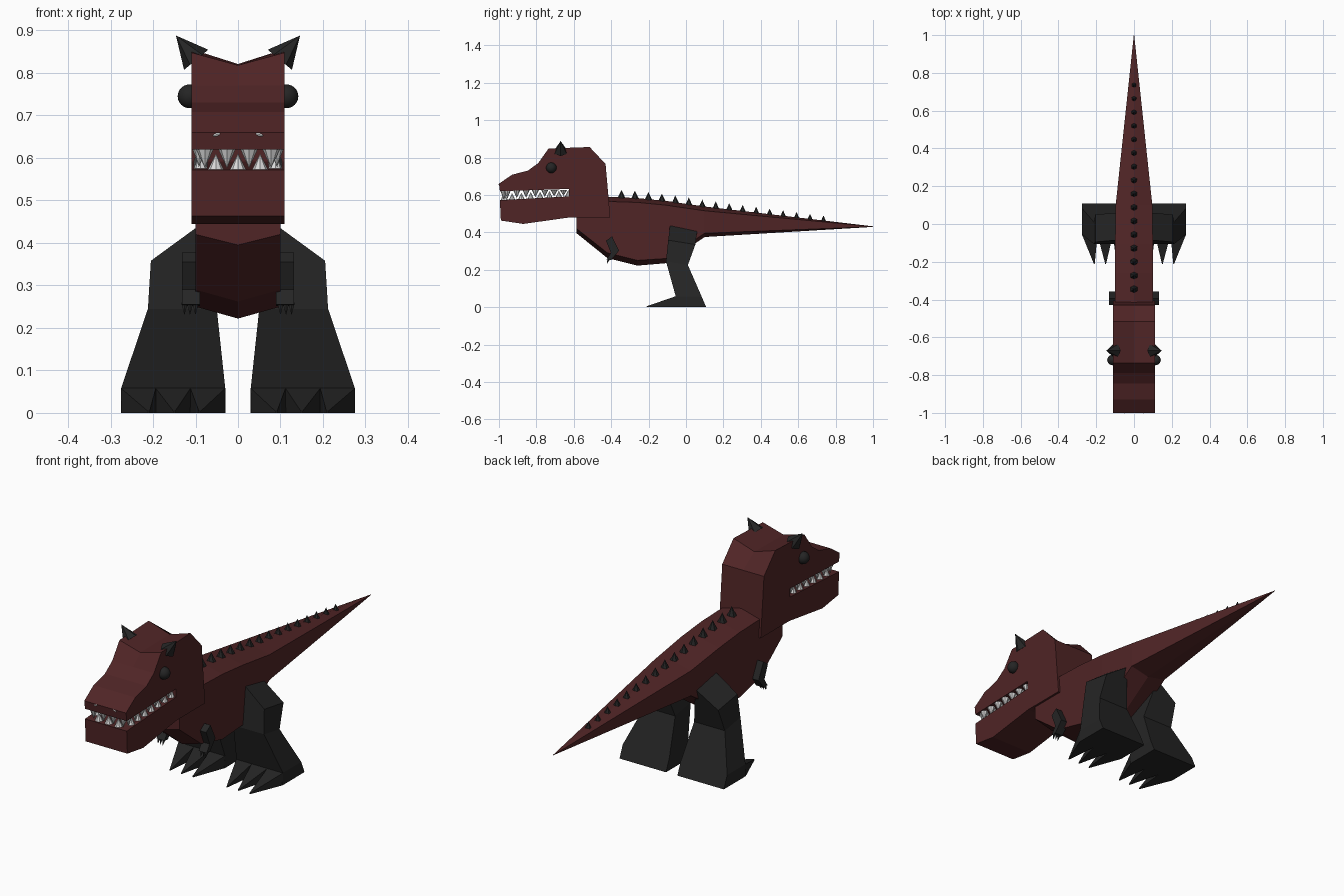
import bpy, bmesh
from mathutils import Vector, Matrix

cube = bpy.data.objects.get("Cube")
if cube:
    bpy.data.objects.remove(cube)


def material(name, colour):
    m = bpy.data.materials.new(name)
    m.use_nodes = True
    m.diffuse_color = (*colour, 1)
    bsdf = m.node_tree.nodes["Principled BSDF"]
    bsdf.inputs["Base Color"].default_value = (*colour, 1)
    bsdf.inputs["Roughness"].default_value = 0.8
    return m


RED = material("dark red skin", (0.08, 0.018, 0.019))
BLACK = material("charcoal", (0.018, 0.018, 0.018))
IVORY = material("ivory", (0.7, 0.7, 0.7))


def finish(name, bm, mat):
    bmesh.ops.recalc_face_normals(bm, faces=bm.faces)
    mesh = bpy.data.meshes.new(name)
    bm.to_mesh(mesh)
    bm.free()
    mesh.materials.append(mat)
    obj = bpy.data.objects.new(name, mesh)
    bpy.context.collection.objects.link(obj)
    return obj


def loft(bm, sections):
    """Join equal rings of points with quads and cap both ends."""
    rings = [[bm.verts.new(p) for p in s] for s in sections]
    n = len(rings[0])
    for a, b in zip(rings, rings[1:]):
        for i in range(n):
            j = (i + 1) % n
            bm.faces.new((a[i], a[j], b[j], b[i]))
    bm.faces.new(rings[0])
    bm.faces.new(rings[-1])


def spike(bm, base, tip, radius, sides=6):
    base, tip = Vector(base), Vector(tip)
    axis = tip - base
    turn = axis.to_track_quat('Z', 'Y').to_matrix().to_4x4()
    bmesh.ops.create_cone(bm, cap_ends=True, segments=sides, radius1=radius, radius2=0,
                          depth=axis.length,
                          matrix=Matrix.Translation((base + tip) / 2) @ turn)


# Body and tail: y, half width, ridge height, shoulder height, belly edge, keel
stations = [
    (-0.585, 0.1, 0.59, 0.565, 0.42, 0.395),
    (-0.42, 0.1, 0.59, 0.565, 0.29, 0.262),
    (-0.26, 0.1, 0.583, 0.56, 0.25, 0.222),
    (-0.107, 0.1, 0.568, 0.545, 0.26, 0.235),
    (0.1, 0.097, 0.538, 0.515, 0.395, 0.375),
    (1.0, 0.001, 0.432, 0.431, 0.43, 0.429),
]
bm = bmesh.new()
loft(bm, [[(0, y, r), (w, y, s), (w, y, b), (0, y, k), (-w, y, b), (-w, y, s)]
          for y, w, r, s, b, k in stations])
finish("body_and_tail", bm, RED)


def ridge(y):
    for a, b in zip(stations, stations[1:]):
        if a[0] <= y <= b[0]:
            return a[2] + (b[2] - a[2]) * (y - a[0]) / (b[0] - a[0])


# Row of spikes down the back
bm = bmesh.new()
for i in range(16):
    y = -0.345 + 0.072 * i
    size = 1 - 0.022 * i
    z = ridge(y)
    spike(bm, (0, y, z - 0.008), (0, y, z + 0.04 * size), 0.023 * size)
finish("back_spikes", bm, BLACK)

# Head with open mouth: side profile as y, z, and lift along the centre line
profile = [
    (-0.995, 0.62, 0), (-1.0, 0.66, 0), (-0.93, 0.708, 0), (-0.845, 0.73, 0),
    (-0.79, 0.77, 0), (-0.735, 0.848, -0.03), (-0.515, 0.856, -0.035),
    (-0.43, 0.765, 0), (-0.405, 0.48, 0), (-0.62, 0.48, 0), (-0.87, 0.445, 0),
    (-0.99, 0.463, 0), (-0.995, 0.572, 0), (-0.625, 0.592, 0), (-0.625, 0.632, 0),
]
bm = bmesh.new()
loft(bm, [[(x, y, z + (d if x == 0 else 0)) for y, z, d in profile]
          for x in (-0.11, 0, 0.11)])
finish("head", bm, RED)

# Teeth along the front and both sides of each jaw
bm = bmesh.new()
for x in (-0.078, -0.026, 0.026, 0.078):
    spike(bm, (x, -0.972, 0.624), (x, -0.975, 0.576), 0.022, 8)
for x in (-0.052, 0, 0.052):
    spike(bm, (x, -0.972, 0.57), (x, -0.975, 0.61), 0.02, 8)
for side in (-1, 1):
    for i in range(7):
        y = -0.955 + 0.05 * i
        low = 0.574 + 0.0027 * i
        spike(bm, (side * 0.09, y, 0.626), (side * 0.092, y, low + 0.005), 0.019, 8)
        spike(bm, (side * 0.088, y + 0.025, low), (side * 0.09, y + 0.025, low + 0.036), 0.017, 8)
finish("teeth", bm, IVORY)

for side, label in ((1, "left"), (-1, "right")):
    # Eye
    bm = bmesh.new()
    bmesh.ops.create_uvsphere(bm, u_segments=20, v_segments=12, radius=0.028,
                              matrix=Matrix.Translation((side * 0.114, -0.72, 0.745)))
    for f in bm.faces:
        f.smooth = True
    finish(label + "_eye", bm, BLACK)

    # Nostril
    bm = bmesh.new()
    place = (Matrix.Translation((side * 0.05, -0.995, 0.655))
             @ Matrix.Rotation(side * 0.3, 4, 'Y') @ Matrix.Diagonal((1, 0.6, 0.4, 1)))
    bmesh.ops.create_uvsphere(bm, u_segments=10, v_segments=6, radius=0.012, matrix=place)
    finish(label + "_nostril", bm, IVORY)

    # Brow horn
    bm = bmesh.new()
    spike(bm, (side * 0.0985, -0.67, 0.831), (side * 0.146, -0.67, 0.888), 0.037)
    finish(label + "_horn", bm, BLACK)

    # Leg: rings of inner front, inner back, outer back, outer front
    bm = bmesh.new()
    loft(bm, [[(side * x, y, z) for x, y, z in ring] for ring in (
        ((0.09, -0.085, 0.442), (0.09, 0.06, 0.41), (0.205, 0.05, 0.335), (0.205, -0.095, 0.358)),
        ((0.05, -0.107, 0.245), (0.05, 0.01, 0.225), (0.212, 0.01, 0.225), (0.212, -0.107, 0.245)),
        ((0.03, -0.055, 0.058), (0.03, 0.083, 0.058), (0.275, 0.083, 0.058), (0.275, -0.055, 0.058)),
        ((0.03, -0.06, 0), (0.03, 0.108, 0), (0.275, 0.108, 0), (0.275, -0.06, 0)))])
    # Toes taper from the foot to clawed points
    for i in range(3):
        a, b, t = 0.03 + i * 0.0817, 0.112 + i * 0.0817, 0.09 + i * 0.06
        loft(bm, [[(side * x, y, z) for x, y, z in ring] for ring in (
            ((a, -0.056, 0), (b, -0.056, 0), (b, -0.056, 0.058), (a, -0.056, 0.058)),
            ((t - 0.002, -0.212, 0), (t + 0.002, -0.212, 0),
             (t + 0.002, -0.212, 0.004), (t - 0.002, -0.212, 0.004)))])
    finish(label + "_leg", bm, BLACK)

    # Arm: bent path of rings, each with front and back y and z
    bm = bmesh.new()
    loft(bm, [[(side * 0.09, f, zf), (side * 0.132, f, zf), (side * 0.132, b, zb), (side * 0.09, b, zb)]
              for f, zf, b, zb in ((-0.428, 0.355, -0.395, 0.378),
                                   (-0.402, 0.29, -0.358, 0.302),
                                   (-0.425, 0.255, -0.4, 0.252))])
    for x in (0.1, 0.113, 0.126):
        spike(bm, (side * x, -0.412, 0.258), (side * x, -0.424, 0.23), 0.008, 5)
    finish(label + "_arm", bm, BLACK)
